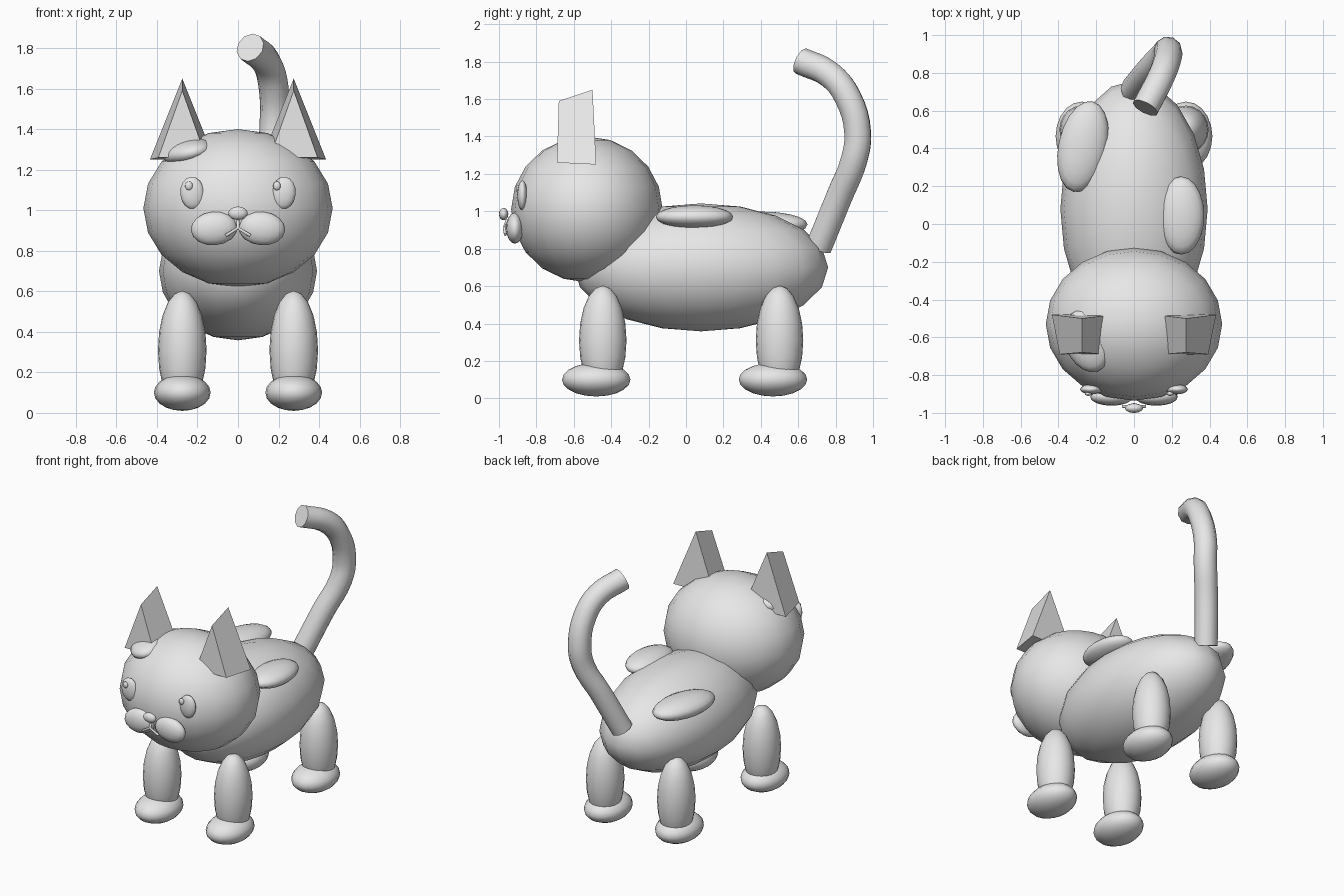
import bpy
import bmesh
from math import radians
from mathutils import Vector

cube = bpy.data.objects.get("Cube")
if cube:
    bpy.data.objects.remove(cube, do_unlink=True)

grey = bpy.data.materials.new("light_grey")
grey.use_nodes = True
grey.diffuse_color = (0.8, 0.8, 0.8, 1)
grey.node_tree.nodes["Principled BSDF"].inputs["Base Color"].default_value = (0.8, 0.8, 0.8, 1)


def add_mesh(name, bm, smooth=True):
    mesh = bpy.data.meshes.new(name)
    bmesh.ops.recalc_face_normals(bm, faces=bm.faces)
    bm.to_mesh(mesh)
    bm.free()
    mesh.materials.append(grey)
    for poly in mesh.polygons:
        poly.use_smooth = smooth
    obj = bpy.data.objects.new(name, mesh)
    bpy.context.collection.objects.link(obj)
    return obj


def ellipsoid(name, centre, radii, tilt=(0, 0, 0), segments=20, rings=10):
    bm = bmesh.new()
    bmesh.ops.create_uvsphere(bm, u_segments=segments, v_segments=rings, radius=1)
    bmesh.ops.scale(bm, vec=radii, verts=bm.verts)
    obj = add_mesh(name, bm)
    obj.location = centre
    obj.rotation_euler = [radians(a) for a in tilt]
    return obj


def tube(name, points, radius, kind="POLY"):
    curve = bpy.data.curves.new(name, "CURVE")
    curve.dimensions = "3D"
    curve.bevel_depth = radius
    curve.bevel_resolution = 3
    curve.resolution_u = 4
    curve.use_fill_caps = True
    spline = curve.splines.new(kind)
    if kind == "BEZIER":
        spline.bezier_points.add(len(points) - 1)
        for knot, p in zip(spline.bezier_points, points):
            knot.co = p
            knot.handle_left_type = knot.handle_right_type = "AUTO"
    else:
        spline.points.add(len(points) - 1)
        for knot, p in zip(spline.points, points):
            knot.co = (*p, 1)
    curve.materials.append(grey)
    obj = bpy.data.objects.new(name, curve)
    bpy.context.collection.objects.link(obj)
    return obj


def ear(name, x):
    # Triangular prism that widens towards the back
    bm = bmesh.new()
    loops = []
    for y_top, y_base, half, base, top in ((-0.68, -0.69, 0.118, 1.26, 1.59),
                                           (-0.50, -0.48, 0.16, 1.25, 1.65)):
        loops.append([bm.verts.new(Vector(p)) for p in
                      ((x - half, y_base, base), (x + half, y_base, base), (x, y_top, top))])
    front, back = loops
    bm.faces.new(front)
    bm.faces.new(back)
    for i in range(3):
        j = (i + 1) % 3
        bm.faces.new((front[i], front[j], back[j], back[i]))
    return add_mesh(name, bm, smooth=False)


# Body and head
ellipsoid("body", (0, 0.08, 0.7), (0.39, 0.68, 0.342))
ellipsoid("head", (0, -0.53, 1.01), (0.467, 0.405, 0.39))

# Coat patches
ellipsoid("shoulder_patch", (0.25, 0.045, 0.97), (0.122, 0.207, 0.062))
ellipsoid("rump_patch", (-0.27, 0.41, 0.93), (0.13, 0.245, 0.068), (0, 0, -12))
ellipsoid("brow_patch", (-0.25, -0.62, 1.29), (0.12, 0.17, 0.06), (0, -15, 20))

for side, s in (("left", 1), ("right", -1)):
    # Legs and paws
    for end, y in (("front", -0.445), ("back", 0.5)):
        ellipsoid(f"{end}_{side}_leg", (s * 0.275, y, 0.31), (0.12, 0.127, 0.293))
        ellipsoid(f"{end}_{side}_paw", (s * 0.275, y - 0.035, 0.1), (0.14, 0.183, 0.09))
    # Ears and face
    ear(f"{side}_ear", s * 0.275)
    ellipsoid(f"{side}_eye", (s * 0.225, -0.875, 1.085), (0.06, 0.027, 0.08), (0, s * 5, 0), 16, 8)
    ellipsoid(f"{side}_cheek", (s * 0.118, -0.915, 0.91), (0.115, 0.047, 0.083), (0, s * 5, 0), 16, 8)
    tube(f"{side}_mouth_line", [(0, -0.955, 0.955), (0, -0.972, 0.912),
                                (s * 0.06, -0.965, 0.875)], 0.008)

# Eye glints sit on the same side of both eyes
for side, x in (("left", 0.192), ("right", -0.242)):
    ellipsoid(f"{side}_eye_glint", (x, -0.898, 1.12), (0.019, 0.012, 0.022), (0, 0, 0), 12, 8)

ellipsoid("nose", (0, -0.975, 0.985), (0.048, 0.025, 0.033), (0, 0, 0), 16, 8)

# Raised, curling tail
tube("tail", [(0.0, 0.71, 0.81), (0.09, 0.82, 1.08), (0.165, 0.9, 1.28), (0.18, 0.918, 1.42),
              (0.175, 0.865, 1.61), (0.14, 0.77, 1.73), (0.06, 0.615, 1.803)], 0.074, "BEZIER")
